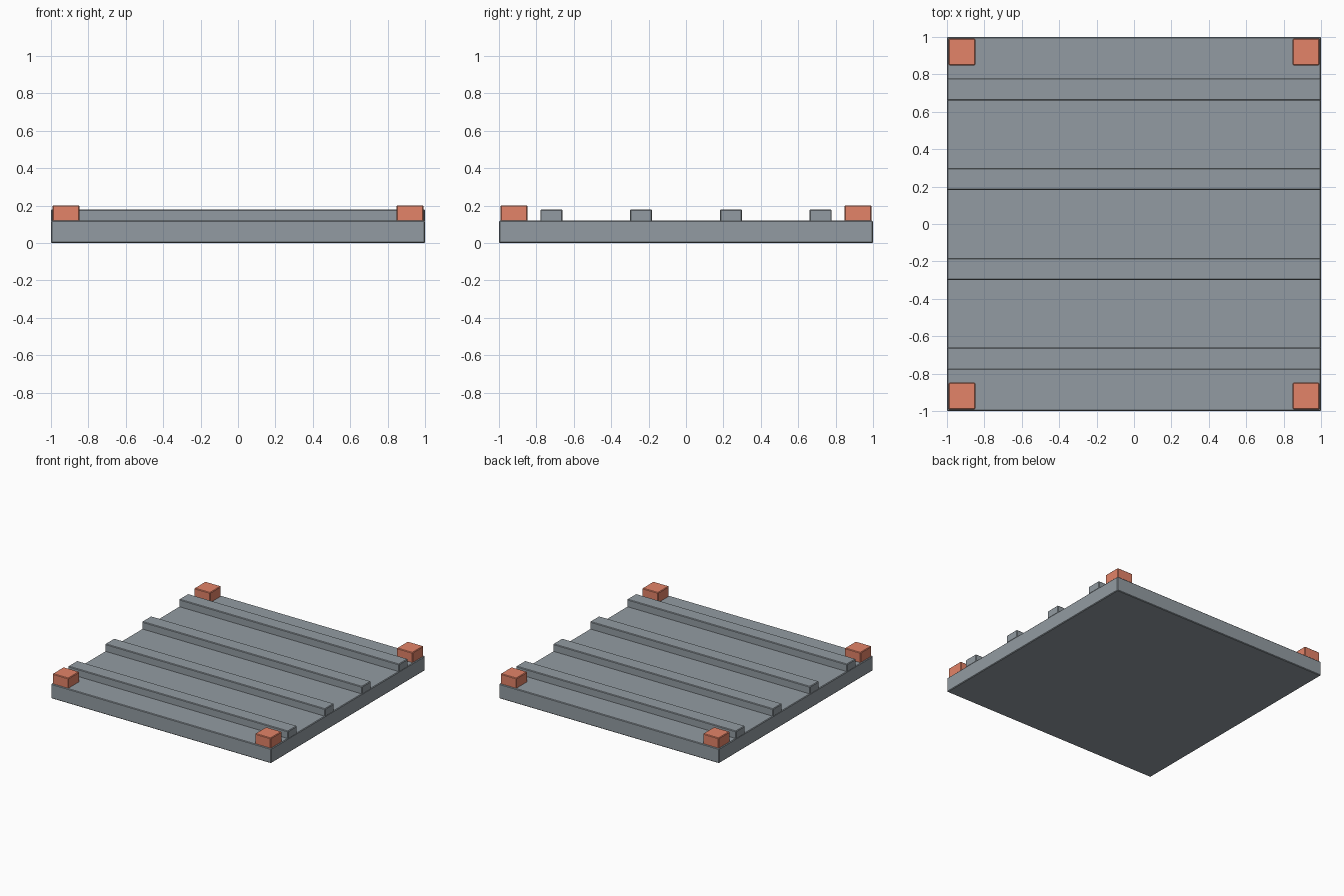
import bpy

if "Cube" in bpy.data.objects:
    bpy.data.objects.remove(bpy.data.objects["Cube"])

def material(name, rgb):
    m = bpy.data.materials.new(name)
    m.diffuse_color = (*rgb, 1)
    m.use_nodes = True
    m.node_tree.nodes["Principled BSDF"].inputs["Base Color"].default_value = m.diffuse_color
    return m

def box(name, lo, hi, mat, bevel=0.005):
    """Axis-aligned box between two corners, with finely chamfered edges."""
    bpy.ops.mesh.primitive_cube_add(size=1, location=[(a + b) / 2 for a, b in zip(lo, hi)])
    ob = bpy.context.object
    ob.name = name
    ob.scale = [b - a for a, b in zip(lo, hi)]
    bpy.ops.object.transform_apply(location=False, rotation=False, scale=True)
    ob.data.materials.append(mat)
    mod = ob.modifiers.new("edge_chamfer", 'BEVEL')
    mod.width = bevel
    mod.segments = 1
    return ob

slate = material("slate_grey", (0.29, 0.33, 0.36))
clay = material("terracotta", (0.77, 0.228, 0.138))

TOP = 0.12
SINK = TOP - 0.006  # raised parts are seated slightly into the plate

# Base slab
box("base_plate", (-1, -1, 0), (1, 1, TOP), slate)

# Four raised ribs running the full width
for i, y in enumerate((-0.72, -0.24, 0.24, 0.72)):
    box(f"rib_{i + 1}", (-1, y - 0.059, SINK), (1, y + 0.059, 0.18), slate)

# Coloured corner blocks, slightly inset from the edges
C, H = 0.92, 0.072
for sx, side in ((-1, "left"), (1, "right")):
    for sy, end in ((-1, "front"), (1, "back")):
        box(f"corner_block_{end}_{side}",
            (sx * C - H, sy * C - H, SINK), (sx * C + H, sy * C + H, 0.202), clay)
